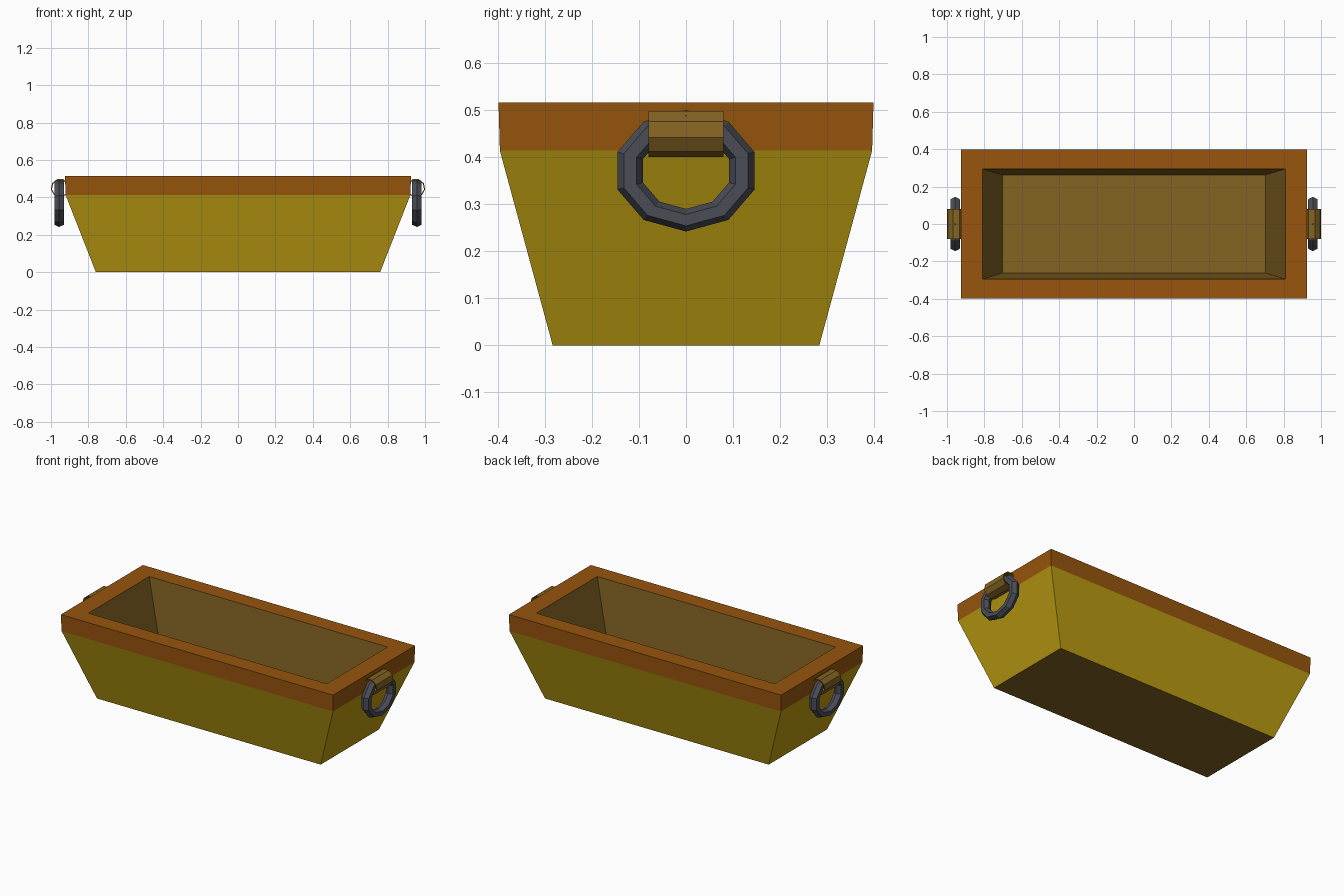
import bpy, bmesh, math
from mathutils import Vector

if "Cube" in bpy.data.objects:
    bpy.data.objects.remove(bpy.data.objects["Cube"])


def material(name, rgb):
    m = bpy.data.materials.new(name)
    m.diffuse_color = (*rgb, 1)
    m.use_nodes = True
    m.node_tree.nodes["Principled BSDF"].inputs["Base Color"].default_value = m.diffuse_color
    return m


YELLOW = material("yellow_paint", (0.50, 0.33, 0.006))
ORANGE = material("orange_wood", (0.31, 0.09, 0.004))
BROWN = material("brown_wood", (0.23, 0.125, 0.016))
IRON = material("dark_iron", (0.07, 0.075, 0.095))


def finish(name, bm, mat):
    me = bpy.data.meshes.new(name)
    bm.to_mesh(me)
    bm.free()
    me.materials.append(mat)
    ob = bpy.data.objects.new(name, me)
    bpy.context.collection.objects.link(ob)
    return ob


def bridge(bm, rings, wrap=False):
    pairs = list(zip(rings, rings[1:]))
    if wrap:
        pairs.append((rings[-1], rings[0]))
    for a, b in pairs:
        n = len(a)
        for i in range(n):
            j = (i + 1) % n
            bm.faces.new((a[i], a[j], b[j], b[i]))


def rect_loft(name, levels, mat, cap=None):
    """Stack of rectangles given as (half x, half y, z)."""
    bm = bmesh.new()
    rings = [[bm.verts.new((sx * x, sy * y, z))
              for sx, sy in ((-1, -1), (1, -1), (1, 1), (-1, 1))]
             for x, y, z in levels]
    bridge(bm, rings)
    if cap == "top":
        bm.faces.new(rings[-1])
    elif cap == "bottom":
        bm.faces.new(rings[0][::-1])
    return finish(name, bm, mat)


# Trough: outside wall, rim and inner lining follow one profile
base, shoulder = (0.76, 0.283, 0), (0.922, 0.395, 0.413)
rim_out, rim_in = (0.925, 0.398, 0.515), (0.81, 0.295, 0.515)
floor = (0.702, 0.262, 0.06)
rect_loft("outer_walls", [base, shoulder], YELLOW)
rect_loft("rim", [shoulder, rim_out, rim_in], ORANGE)
rect_loft("inner_lining", [rim_in, floor], BROWN, "top")
rect_loft("underside", [base], BROWN, "bottom")


def ring_handle(name, side):
    # Ten-sided ring with a six-sided section, slightly squashed in height
    bm = bmesh.new()
    rings = []
    for i in range(10):
        a = math.radians(-90 + 36 * i)
        ring = []
        for k in range(6):
            b = math.radians(60 * k)
            r = 0.1245 + 0.0285 * math.cos(b)
            ring.append(bm.verts.new((side * 0.956 + 0.0285 * math.sin(b),
                                      r * math.cos(a),
                                      0.3705 + 0.843 * r * math.sin(a))))
        rings.append(ring)
    bridge(bm, rings, wrap=True)
    bmesh.ops.recalc_face_normals(bm, faces=bm.faces)
    finish(name, bm, IRON)


def hinge_barrel(name, side):
    # Open nine-sided sleeve, thin walled
    bm = bmesh.new()
    rings = []
    for r, y in ((0.05, -0.08), (0.05, 0.08), (0.044, 0.08), (0.044, -0.08)):
        rings.append([bm.verts.new((side * (0.951 + r * math.cos(a)), y,
                                    0.45 + r * math.sin(a)))
                      for a in (math.radians(-90 + 40 * i) for i in range(9))])
    bridge(bm, rings, wrap=True)
    bmesh.ops.recalc_face_normals(bm, faces=bm.faces)
    finish(name, bm, BROWN)


for label, side in (("left", -1), ("right", 1)):
    ring_handle(label + "_ring_handle", side)
    hinge_barrel(label + "_hinge_barrel", side)
